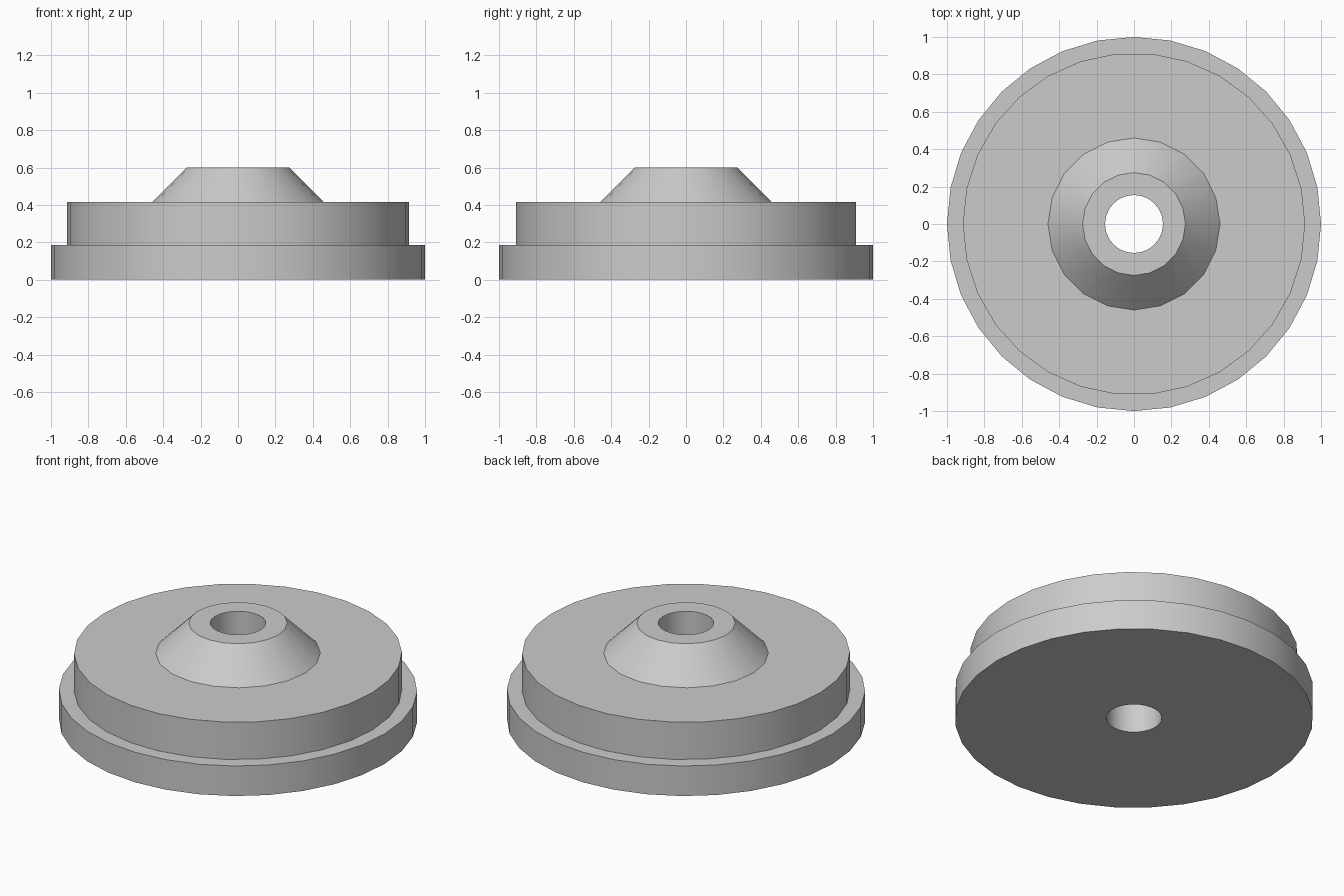
import bpy
import bmesh
from math import cos, sin, pi, radians

cube = bpy.data.objects.get("Cube")
if cube:
    bpy.data.objects.remove(cube, do_unlink=True)

# Plain grey material
grey = bpy.data.materials.new("light grey")
grey.use_nodes = True
colour = (0.6, 0.6, 0.6, 1)
grey.diffuse_color = colour
grey.node_tree.nodes["Principled BSDF"].inputs["Base Color"].default_value = colour

bm = bmesh.new()


def ring(radius, z, sides):
    verts = [bm.verts.new((radius * cos(2 * pi * i / sides),
                           radius * sin(2 * pi * i / sides), z)) for i in range(sides)]
    return [bm.edges.new((verts[i - 1], verts[i])) for i in range(sides)]


def wall(lower, upper):
    bmesh.ops.bridge_loops(bm, edges=lower + upper)


def annulus(outer, inner):
    bmesh.ops.triangle_fill(bm, edges=outer + inner, use_beauty=True, normal=(0, 0, 1))


# Each tier: lower radius, upper radius, bottom, top, sides
tiers = [
    (1.0, 1.0, 0.0, 0.185, 32),       # flange
    (0.915, 0.915, 0.185, 0.415, 30),  # body
    (0.46, 0.275, 0.415, 0.6, 20),    # conical hub
]
bore_low, bore_high = ring(0.155, 0, 24), ring(0.155, 0.6, 24)
previous = bore_low
for r_low, r_high, z_low, z_high, sides in tiers:
    low, high = ring(r_low, z_low, sides), ring(r_high, z_high, sides)
    annulus(previous, low)
    wall(low, high)
    previous = high
annulus(previous, bore_high)
wall(bore_low, bore_high)

bmesh.ops.recalc_face_normals(bm, faces=bm.faces)
mesh = bpy.data.meshes.new("stepped_disc")
bm.to_mesh(mesh)
bm.free()
mesh.materials.append(grey)
disc = bpy.data.objects.new("stepped_disc", mesh)
bpy.context.collection.objects.link(disc)

# Smooth round walls, crisp steps
bpy.context.view_layer.objects.active = disc
disc.select_set(True)
bpy.ops.object.shade_smooth_by_angle(angle=radians(30))
